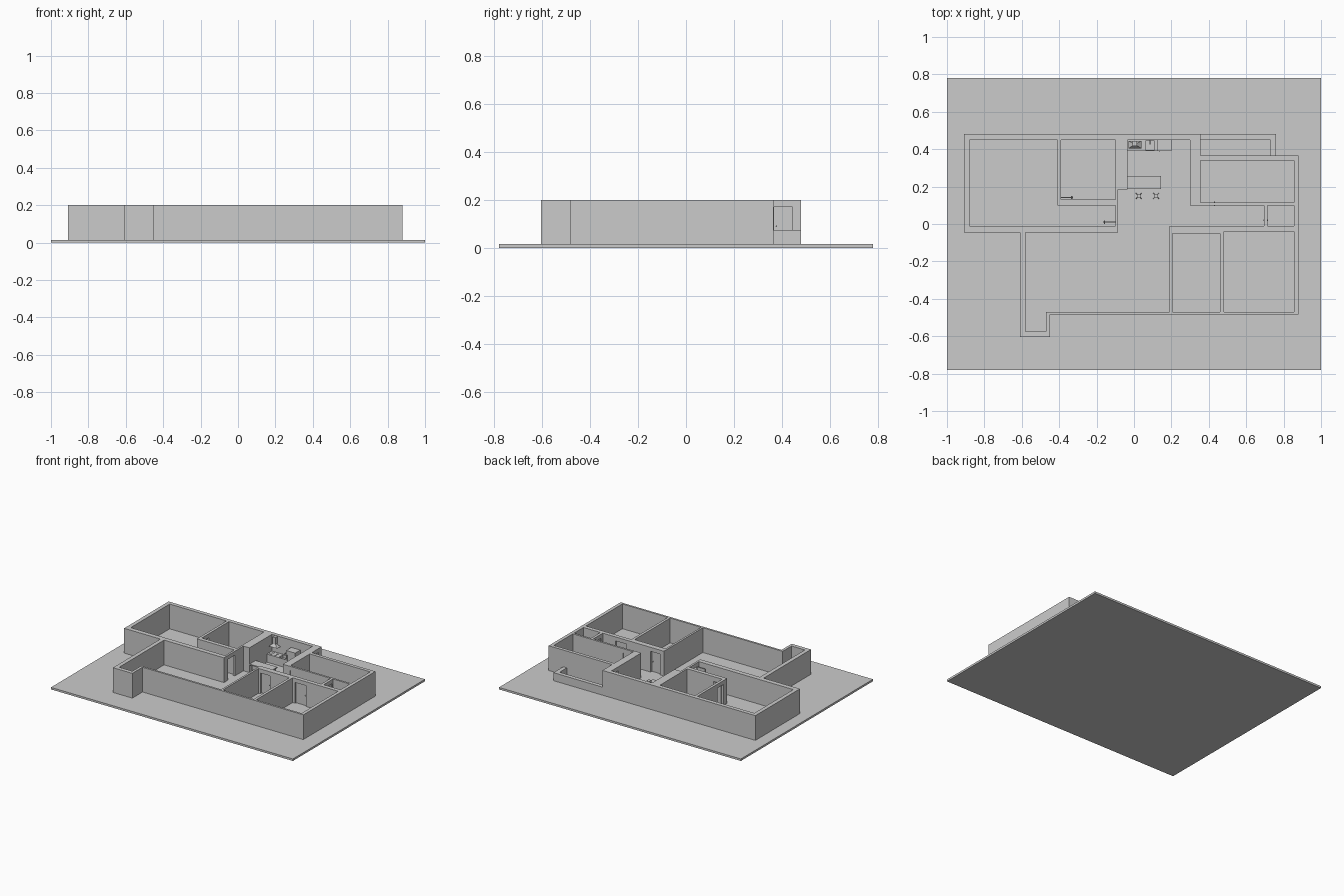
import bpy, bmesh, math
from mathutils import Vector

if "Cube" in bpy.data.objects:
    bpy.data.objects.remove(bpy.data.objects["Cube"])

FLOOR, TOP, LINTEL = 0.015, 0.2, 0.17


def finish(name, bm):
    bmesh.ops.recalc_face_normals(bm, faces=bm.faces)
    me = bpy.data.meshes.new(name)
    bm.to_mesh(me)
    bm.free()
    ob = bpy.data.objects.new(name, me)
    bpy.context.collection.objects.link(ob)
    return ob


def box(name, x0, x1, y0, y1, z0, z1, taper=1.0, recess=0.0):
    bm = bmesh.new()
    bmesh.ops.create_cube(bm, size=1)
    for v in bm.verts:
        s = taper if v.co.z > 0 else 1
        v.co = Vector(((x0 + x1) / 2 + v.co.x * (x1 - x0) * s,
                       (y0 + y1) / 2 + v.co.y * (y1 - y0) * s,
                       (z0 + z1) / 2 + v.co.z * (z1 - z0)))
    if recess:
        bm.normal_update()
        top = max(bm.faces, key=lambda f: f.calc_center_median().z)
        bmesh.ops.inset_region(bm, faces=[top], thickness=0.006, use_even_offset=True)
        r = bmesh.ops.extrude_discrete_faces(bm, faces=[top])
        for v in r["faces"][0].verts:
            v.co.z -= recess
    return finish(name, bm)


def rod(name, a, b, r, sides=12):
    a, b = Vector(a), Vector(b)
    bm = bmesh.new()
    bmesh.ops.create_cone(bm, cap_ends=True, segments=sides, radius1=r, radius2=r, depth=(b - a).length)
    q = (b - a).to_track_quat('Z', 'Y')
    for v in bm.verts:
        v.co = q @ v.co + (a + b) / 2
    return finish(name, bm)


def rect(x0, x1, y0, y1):
    return [(x0, y0), (x1, y0), (x1, y1), (x0, y1)]


# ground slab
box("ground_slab", -1, 1, -0.78, 0.78, 0, FLOOR)

# walls: outer outline with one loop per room, extruded up
outline = [(-.91, .48), (.355, .48), (.355, .365), (.88, .365), (.88, -.485), (-.45, -.485),
           (-.45, -.605), (-.61, -.605), (-.61, -.045), (-.91, -.045)]
suite = [(-.88, .45), (-.41, .45), (-.41, .10), (-.10, .10), (-.10, -.01), (-.88, -.01)]
living = [(-.035, .45), (.30, .45), (.30, .10), (.695, .10), (.695, -.01), (.19, -.01),
          (.19, -.47), (-.47, -.47), (-.47, -.575), (-.58, -.575), (-.58, -.045),
          (-.085, -.045), (-.085, .185), (-.035, .185)]
rooms = [suite, living, rect(-.39, -.10, .13, .45), rect(.355, .855, .115, .34),
         rect(.715, .855, -.01, .10), rect(.205, .46, -.47, -.05), rect(.48, .855, -.47, -.04)]
bm = bmesh.new()
for loop in [outline] + rooms:
    vs = [bm.verts.new((x, y, FLOOR)) for x, y in loop]
    for i, v in enumerate(vs):
        bm.edges.new((v, vs[i - 1]))
bmesh.ops.triangle_fill(bm, use_beauty=True, edges=bm.edges[:], normal=(0, 0, 1))
ext = bmesh.ops.extrude_face_region(bm, geom=bm.faces[:])
for v in ext["geom"]:
    if isinstance(v, bmesh.types.BMVert):
        v.co.z = TOP
walls = finish("walls", bm)

# doorways: x0, x1, y0, y1 through the wall, then leaf state
doorways = [(-.10, -.085, .005, .085, "open"), (-.41, -.39, .14, .215, "open"),
            (.22, .30, -.05, -.01, "closed"), (.50, .59, -.04, -.01, "closed"),
            (.36, .44, .10, .115, "closed"), (.695, .715, .01, .09, "closed"),
            (.30, .355, .367, .445, "closed")]
for i, (x0, x1, y0, y1, state) in enumerate(doorways):
    across_x = (x1 - x0) > (y1 - y0)
    m = 0.004
    cut = box(f"door_cutter_{i}", x0 - (0 if across_x else m), x1 + (0 if across_x else m),
              y0 - (m if across_x else 0), y1 + (m if across_x else 0), 0, LINTEL)
    cut.hide_render = True
    cut.hide_viewport = True
    mod = walls.modifiers.new(f"doorway_{i}", 'BOOLEAN')
    mod.operation, mod.object, mod.solver = 'DIFFERENCE', cut, 'EXACT'
    if state == "closed":
        cx, cy, t = (x0 + x1) / 2, (y0 + y1) / 2, 0.004
        if across_x:
            box(f"door_{i}", x0, x1, cy - t, cy + t, FLOOR, LINTEL)
            rod(f"door_handle_{i}", (x1 - .01, cy - .012, .09), (x1 - .01, cy + .012, .09), .003)
        else:
            box(f"door_{i}", cx - t, cx + t, y0, y1, FLOOR, LINTEL)
            rod(f"door_handle_{i}", (cx - .012, y0 + .01, .09), (cx + .012, y0 + .01, .09), .003)
# the two open leaves, swung back against the walls
for i, (x0, x1, y) in enumerate([(-.165, -.10, .01), (-.39, -.325, .142)]):
    box(f"open_door_{i}", x0, x1, y - .003, y + .003, FLOOR, LINTEL)
    hx = x0 + .008 if i == 0 else x1 - .008
    rod(f"open_door_handle_{i}", (hx, y - .009, .09), (hx, y + .009, .09), .003)

# balcony parapet
box("balcony_parapet_back", .355, .76, .45, .48, FLOOR, .075)
box("balcony_parapet_side", .73, .76, .365, .45, FLOOR, .075)

# kitchen run along the back wall
box("stove", -.035, .045, .39, .45, FLOOR, .075)
for i in range(4):
    x, y = -.012 + .034 * (i % 2), .407 + .026 * (i // 2)
    rod(f"burner_{i}", (x, y, .075), (x, y, .078), .009)
box("range_hood", -.03, .04, .405, .445, .13, .15, taper=.35)
box("hood_chimney", -.007, .017, .418, .445, .148, TOP)
box("counter_left", .045, .055, .39, .45, FLOOR, .075)
box("sink", .055, .115, .39, .45, FLOOR, .075, recess=.02)
rod("faucet_post", (.085, .446, .07), (.085, .446, .095), .002)
rod("faucet_spout", (.085, .447, .095), (.085, .425, .093), .002)
box("counter_right", .115, .125, .39, .45, FLOOR, .075)
box("fridge", .125, .2, .39, .45, FLOOR, .145)
rod("fridge_handle", (.135, .387, .07), (.135, .387, .115), .002)

# breakfast bar
box("bar_base", -.025, .135, .2, .257, FLOOR, .07)
box("bar_top", -.035, .145, .187, .257, .07, .078)

# bar stools with four splayed legs
for i, x in enumerate((.025, .118)):
    y = .15
    box(f"stool_seat_{i}", x - .01, x + .01, y - .01, y + .01, .056, .061)
    for k in range(4):
        a = math.radians(45 + 90 * k)
        dx, dy = math.cos(a), math.sin(a)
        rod(f"stool_leg_{i}_{k}", (x + .007 * dx, y + .007 * dy, .057),
            (x + .02 * dx, y + .02 * dy, FLOOR), .002, 6)
